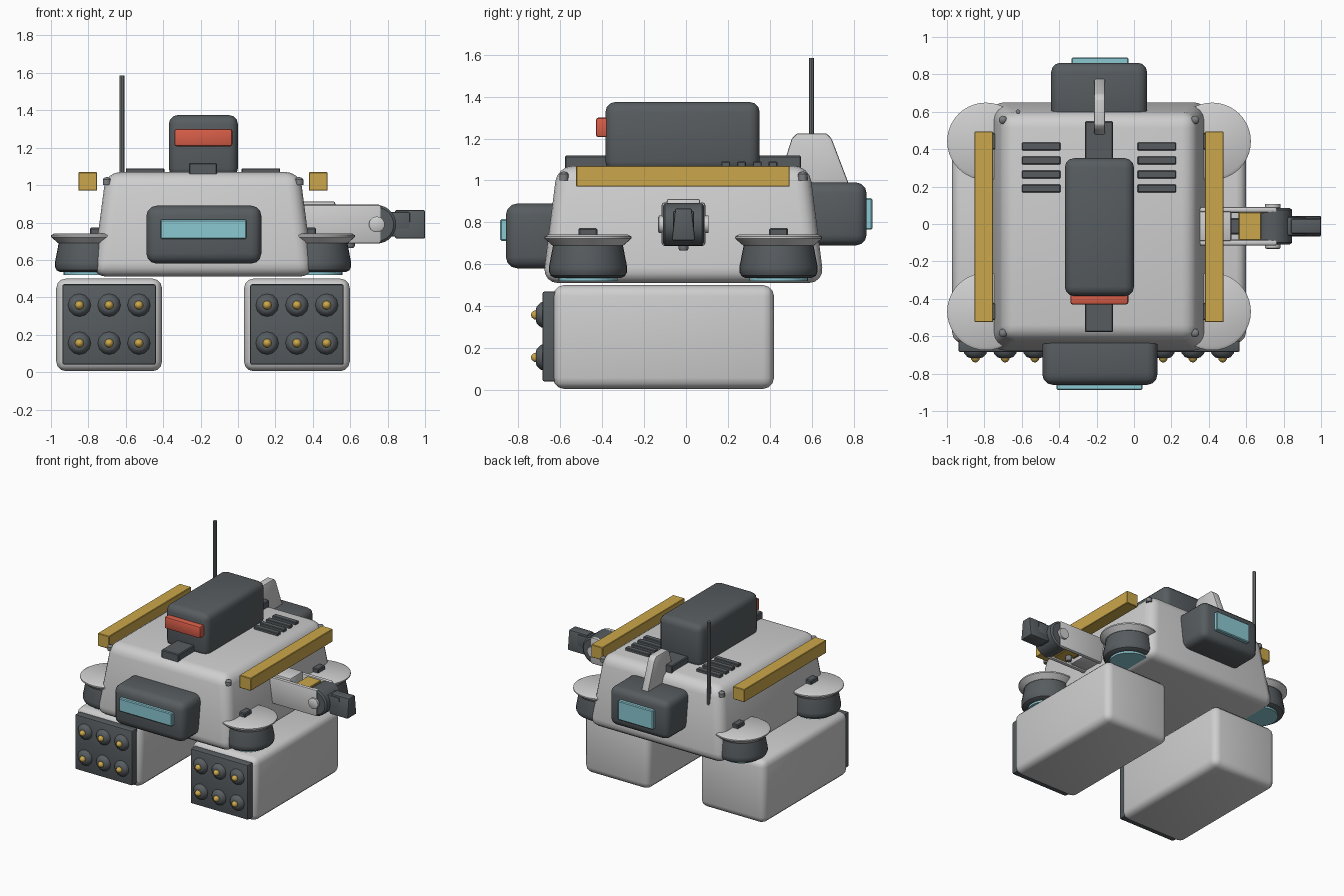
import bpy, bmesh, math
from mathutils import Matrix, Vector

if "Cube" in bpy.data.objects:
    bpy.data.objects.remove(bpy.data.objects["Cube"])


def mat(name, r, g, b):
    m = bpy.data.materials.new(name)
    m.diffuse_color = (r, g, b, 1)
    m.use_nodes = True
    m.node_tree.nodes["Principled BSDF"].inputs["Base Color"].default_value = m.diffuse_color
    return m


LIGHT = mat("light_grey", .62, .62, .62)
DARK = mat("dark_grey", .095, .108, .117)
YELLOW = mat("yellow", .60, .39, .07)
BLUE = mat("pale_blue", .26, .58, .65)
RED = mat("red", .68, .11, .065)
STEEL = mat("steel_grey", .20, .21, .22)
CX = -0.187   # hull mirror plane
CY = -0.013


def finish(name, bm, m, bevel=0, seg=3):
    bmesh.ops.recalc_face_normals(bm, faces=bm.faces)
    if bevel:
        bmesh.ops.bevel(bm, geom=bm.edges[:], offset=bevel, segments=seg,
                        profile=.5, affect='EDGES', clamp_overlap=True)
    me = bpy.data.meshes.new(name)
    bm.to_mesh(me)
    bm.free()
    me.materials.append(m)
    ob = bpy.data.objects.new(name, me)
    bpy.context.collection.objects.link(ob)
    bpy.ops.object.select_all(action='DESELECT')
    ob.select_set(True)
    bpy.context.view_layer.objects.active = ob
    bpy.ops.object.shade_smooth_by_angle(angle=math.radians(35))
    return ob


def box(name, x, y, z, m, bevel=0, seg=3, taper=(1, 1)):
    """Box from (min, max) ranges; taper scales the top face."""
    bm = bmesh.new()
    bmesh.ops.create_cube(bm, size=1)
    for v in bm.verts:
        t = taper if v.co.z > 0 else (1, 1)
        v.co = Vector(((x[0] + x[1]) / 2 + v.co.x * (x[1] - x[0]) * t[0],
                       (y[0] + y[1]) / 2 + v.co.y * (y[1] - y[0]) * t[1],
                       (z[0] + z[1]) / 2 + v.co.z * (z[1] - z[0])))
    return finish(name, bm, m, bevel, seg)


def lathe(name, pts, loc, m, axis='Z', n=32):
    """Closed solid of revolution from (radius, height) points."""
    bm = bmesh.new()
    rings = [[bm.verts.new((r * math.cos(2 * math.pi * i / n),
                            r * math.sin(2 * math.pi * i / n), h)) for i in range(n)]
             for r, h in pts]
    for a, b in zip(rings, rings[1:]):
        for i in range(n):
            bm.faces.new((a[i], a[(i + 1) % n], b[(i + 1) % n], b[i]))
    bm.faces.new(rings[0])
    bm.faces.new(rings[-1])
    rot = {'Z': Matrix(), 'Y': Matrix.Rotation(math.pi / 2, 4, 'X')}[axis]  # Y points to -y
    bm.transform(Matrix.Translation(loc) @ rot)
    return finish(name, bm, m)


def prism(name, pts, x, m, bevel=0):
    """Side outline of (y, z) points extruded along x."""
    bm = bmesh.new()
    a, b = ([bm.verts.new((xx, p[0], p[1])) for p in pts] for xx in x)
    bm.faces.new(a)
    bm.faces.new(b)
    for i in range(len(pts)):
        j = (i + 1) % len(pts)
        bm.faces.new((a[i], a[j], b[j], b[i]))
    return finish(name, bm, m, bevel, 2)


# Hull
box("hull", (CX - .592, CX + .592), (-.685, .66), (.51, 1.07), LIGHT, .075, 4, (.875, .895))

# Top housing with warning light and spine strip
box("top_housing", (-.37, 0), (-.385, .352), (1.04, 1.375), DARK, .05)
box("warning_light", (-.34, -.03), (-.43, -.36), (1.207, 1.3), RED, .012, 2)
box("spine_strip", (-.263, -.112), (-.578, .55), (1.04, 1.118), DARK, .006, 1)

# Front visor and rear sensor
box("front_visor", (-.49, .125), (-.86, -.57), (.58, .89), DARK, .055)
box("front_window", (-.415, .045), (-.887, -.83), (.712, .815), BLUE, .006, 1)
box("rear_sensor", (-.443, .07), (.55, .862), (.69, .99), DARK, .05)
box("rear_window", (-.335, -.03), (.83, .89), (.765, .915), BLUE, .006, 1)

# Tail fin and antenna
prism("tail_fin", [(.42, .93), (.505, 1.20), (.53, 1.225), (.67, 1.225), (.695, 1.20), (.79, .95)],
      (-.213, -.155), LIGHT, .008)
lathe("antenna", [(.0125, .93), (.0125, 1.585)], (-.62, .60, 0), STEEL, n=10)

for s, side in ((-1, "left"), (1, "right")):
    # Side rail
    xc = CX + s * .616
    box(f"{side}_rail", (xc - .05, xc + .05), (-.525, .495), (.97, 1.07), YELLOW, .004, 1)

    # Roof vents
    for i in range(4):
        xc, yc = CX + s * .309, .415 - i * .075
        box(f"{side}_vent_{i + 1}", (xc - .103, xc + .103), (yc - .021, yc + .021),
            (1.05, 1.09), DARK, .004, 1)

    # Launcher pod with front plate and six warheads
    xc = CX + s * .502
    box(f"{side}_pod", (xc - .283, xc + .283), (-.635, .42), (.005, .5), LIGHT, .052, 3)
    box(f"{side}_pod_plate", (xc - .25, xc + .25), (-.685, -.6), (.04, .47), DARK, .01, 2)
    for i in (-1, 0, 1):
        for j, z in enumerate((.155, .358)):
            p = (xc + i * .159, -.68, z)
            lathe(f"{side}_tube_{i + 2}_{j + 1}",
                  [(.062, 0), (.06, .012), (.042, .032), (.03, .036)], p, DARK, 'Y', 12)
            lathe(f"{side}_warhead_{i + 2}_{j + 1}",
                  [(.025, .03), (.022, .045), (.013, .056), (.004, .06)], p, YELLOW, 'Y', 10)

    for e, end in ((-1, "front"), (1, "rear")):
        # Hover thruster: cap, drum, glowing underside, bracket
        x, y = CX + s * .605, CY + e * .455
        tag = f"{end}_{side}"
        lathe(f"{tag}_thruster_cap", [(.17, .69), (.185, .703), (.207, .722), (.207, .732), (.19, .742)],
              (x, y, 0), LIGHT, n=40)
        lathe(f"{tag}_thruster_drum", [(.16, .535), (.178, .545), (.187, .565), (.187, .585), (.165, .70)],
              (x, y, 0), DARK)
        lathe(f"{tag}_thruster_glow", [(.14, .52), (.14, .55)], (x, y, 0), BLUE)
        xs = sorted((x, x - s * .16))
        box(f"{tag}_thruster_bracket", xs, (y - .045, y + .045), (.71, .772), DARK, .006, 1)
        # Corner bolt
        lathe(f"{tag}_bolt", [(.022, 0), (.022, .03), (.016, .038), (.005, .042)],
              (CX + s * .514, CY + e * .57, 1.0), STEEL, n=12)

# Side arm: mount, twin plates, spacer
AY = -.012
box("arm_mount", (.28, .52), (AY - .08, AY + .08), (.70, .912), LIGHT, .01, 2)
box("arm_core", (.45, .72), (AY - .045, AY + .045), (.73, .84), DARK, .008, 1)
box("arm_spacer", (.56, .68), (AY - .075, AY + .075), (.70, .885), YELLOW, .004, 1)
for s, side in ((-1, "front"), (1, "rear")):
    ys = sorted((AY + s * .072, AY + s * .104))
    box(f"arm_plate_{side}", (.33, .765), ys, (.688, .895), LIGHT, .012, 2)
    lathe(f"arm_pivot_{side}", [(.042, -.012), (.042, .008), (.032, .014)],
          (.742, AY + s * .108, .79), LIGHT, 'Y', 20)
lathe("arm_joint", [(.09, -.098), (.103, -.088), (.103, .088), (.09, .098)],
      (.742, AY, .79), DARK, 'Y', 28)
box("arm_wrist", (.76, .92), (AY - .05, AY + .05), (.725, .855), DARK, .008, 2)
box("arm_tip", (.84, 1.0), (AY - .056, AY + .056), (.714, .867), DARK, .008, 2, (1, .7))
lathe("arm_lower_pin", [(.018, .665), (.025, .675), (.025, .72)], (.6, AY, 0), STEEL, n=12)
